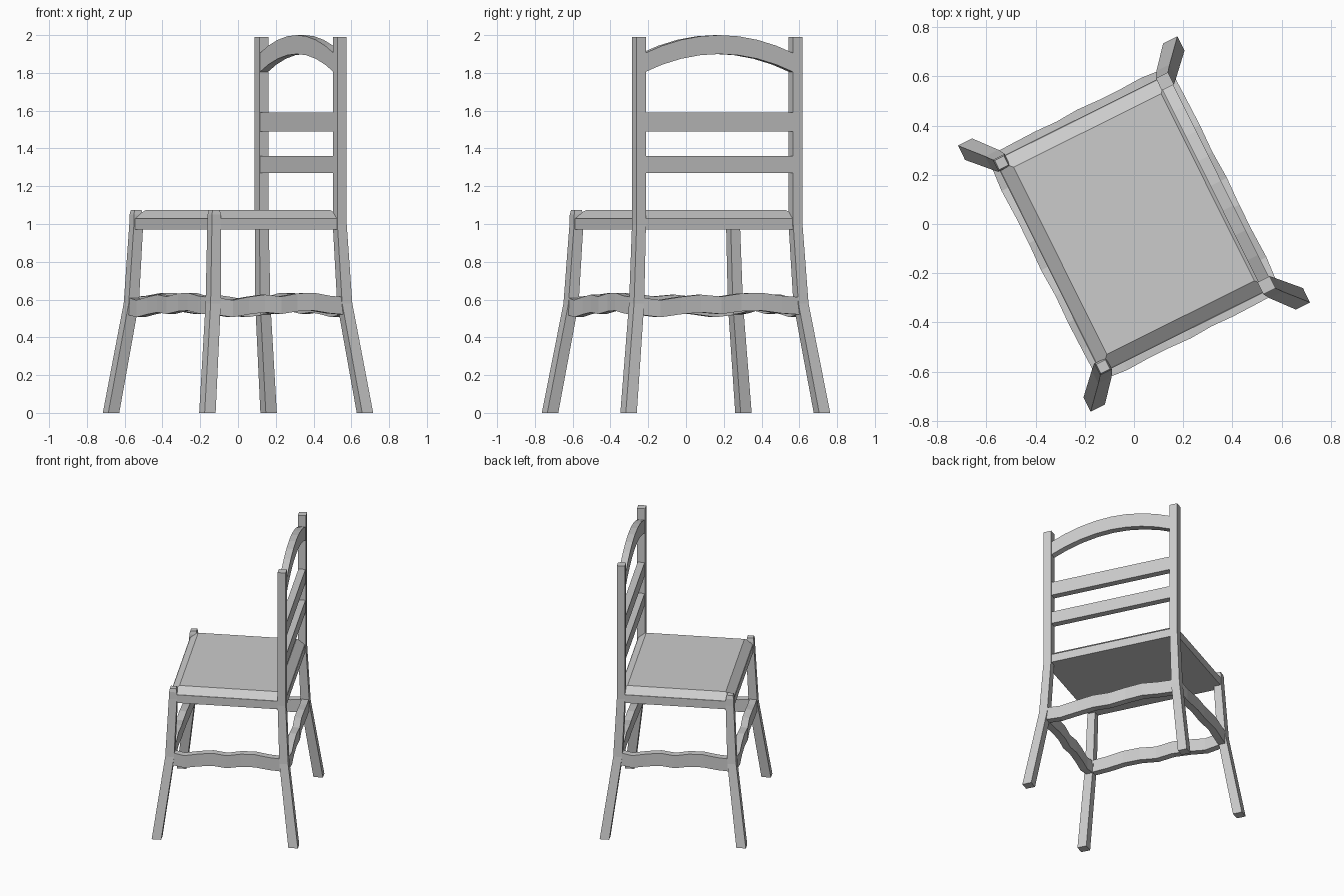
import bpy
import bmesh
import math

cube = bpy.data.objects.get("Cube")
if cube:
    bpy.data.objects.remove(cube, do_unlink=True)

TURN = math.atan2(-0.895, 0.446)   # the whole chair stands turned about z
POST_X, POST_Y = 0.463, 0.371      # post centres

grey = bpy.data.materials.new("plain grey")
grey.use_nodes = True
COLOUR = (0.6, 0.6, 0.6, 1)
grey.diffuse_color = COLOUR
grey.node_tree.nodes["Principled BSDF"].inputs["Base Color"].default_value = COLOUR


def loft(name, rings):
    """Skin a closed solid through a row of four-point rings."""
    bm = bmesh.new()
    loops = [[bm.verts.new(p) for p in ring] for ring in rings]
    for a, b in zip(loops, loops[1:]):
        for i in range(4):
            j = (i + 1) % 4
            bm.faces.new((a[i], a[j], b[j], b[i]))
    bm.faces.new(loops[0][::-1])
    bm.faces.new(loops[-1])
    bmesh.ops.recalc_face_normals(bm, faces=bm.faces)
    mesh = bpy.data.meshes.new(name)
    bm.to_mesh(mesh)
    bm.free()
    mesh.materials.append(grey)
    obj = bpy.data.objects.new(name, mesh)
    obj.rotation_euler.z = TURN
    bpy.context.collection.objects.link(obj)
    return obj


def flat_ring(cx, cy, hx, hy, z):
    return [(cx - hx, cy - hy, z), (cx + hx, cy - hy, z),
            (cx + hx, cy + hy, z), (cx - hx, cy + hy, z)]


def rail_ring(along, across, low, high, half, swap=False):
    pts = [(along, across - half, low), (along, across + half, low),
           (along, across + half, high), (along, across - half, high)]
    return [(y, x, z) for x, y, z in pts] if swap else pts


# Splayed legs running up into the posts
for sx, side in ((-1, "right"), (1, "left")):
    for sy, end in ((-1, "front"), (1, "back")):
        path = [(0.572, 0.466, 0, 0.0325), (0.486, 0.389, 0.58, 0.030),
                (POST_X, POST_Y, 1.0, 0.0275)]
        if sy > 0:
            path.append((POST_X, POST_Y, 1.99, 0.0275))
        else:
            path += [(POST_X, POST_Y, 1.05, 0.0265), (POST_X, POST_Y, 1.075, 0.021)]
        loft(f"{end}_{side}_leg",
             [flat_ring(sx * x, sy * y, h, h, z) for x, y, z, h in path])

# Seat frame and bevelled seat panel
loft("seat_frame", [flat_ring(0, 0, 0.485, 0.392, z) for z in (0.97, 1.03)])
loft("seat_panel", [flat_ring(0, 0, 0.482, 0.389, 1.03),
                    flat_ring(0, 0, 0.425, 0.335, 1.073)])

# Straight back slats
for name, low, high in (("lower_back_slat", 1.27, 1.36), ("upper_back_slat", 1.49, 1.59)):
    loft(name, [rail_ring(x, POST_Y, low, high, 0.024) for x in (-POST_X, POST_X)])

# Arched crest rail
STEPS = 8
crest = []
for i in range(STEPS + 1):
    t = 2 * i / STEPS - 1
    rise = 0.1 * (1 - t * t)
    crest.append(rail_ring(t * 0.45, POST_Y, 1.80 + rise, 1.90 + rise, 0.024))
loft("crest_rail", crest)

# Rough-hewn stretchers: height and sideways wander along the length
LIFT = [0, -0.015, 0.002, 0.014, 0.004, 0.02, 0.024, 0.008, 0]
WANDER = [0, 0.008, 0.004, -0.004, -0.008, -0.002, 0.005, 0.003, 0]


def stretcher(name, length, across, swap, flip):
    rings = []
    last = len(LIFT) - 1
    for i in range(last + 1):
        k = last - i if flip else i
        low = 0.52 + LIFT[k] * 0.9
        high = 0.612 + LIFT[k]
        out = across + math.copysign(WANDER[k], across)
        rings.append(rail_ring(length * (2 * i / last - 1), out, low, high, 0.025, swap))
    loft(name, rings)


stretcher("front_stretcher", 0.48, -0.389, False, False)
stretcher("back_stretcher", 0.48, 0.389, False, True)
stretcher("left_stretcher", 0.385, 0.486, True, False)
stretcher("right_stretcher", 0.385, -0.486, True, True)
